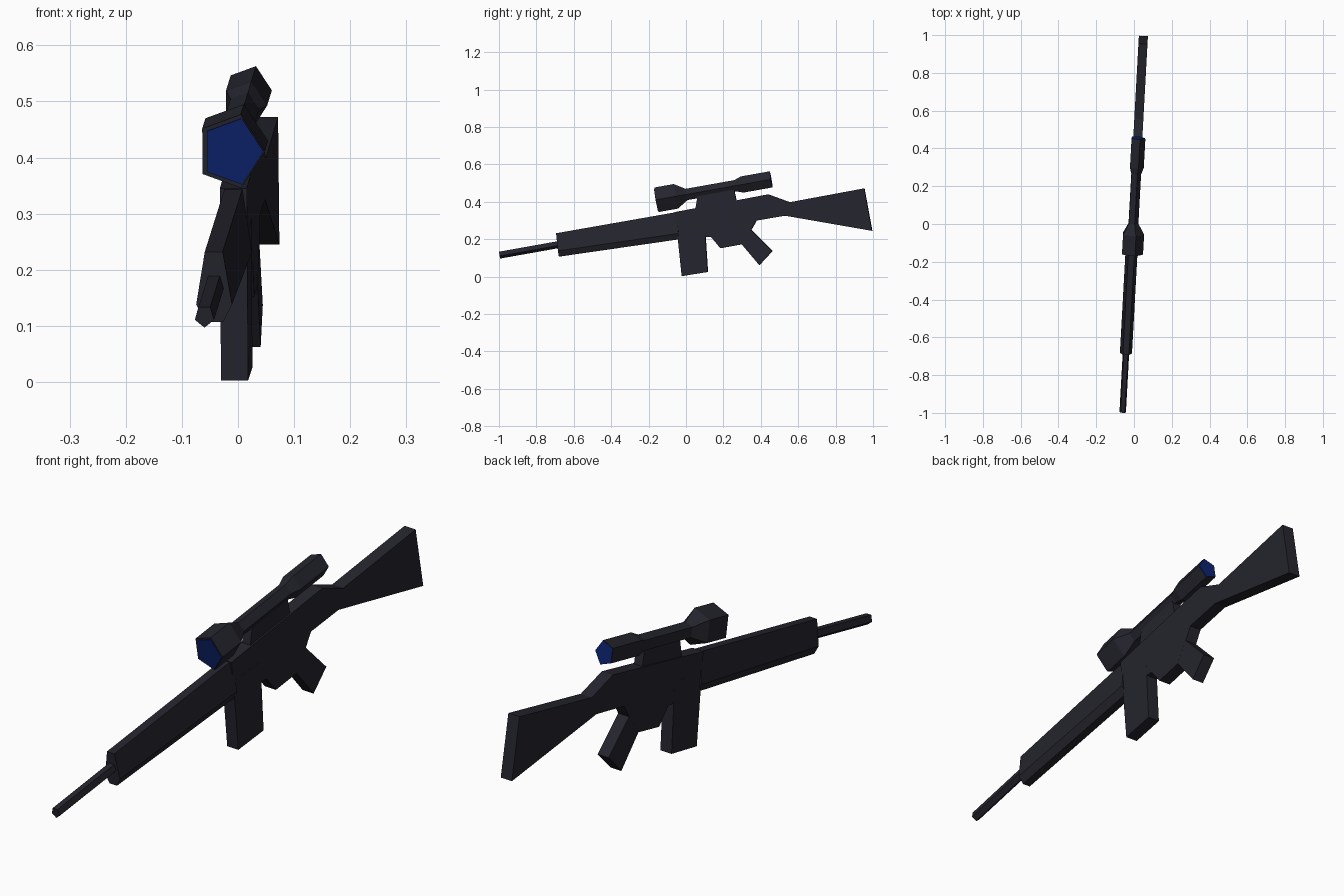
import bpy, bmesh, math
from mathutils import Matrix, Vector

if "Cube" in bpy.data.objects:
    bpy.data.objects.remove(bpy.data.objects["Cube"])

PITCH = math.radians(10.1)
PLACE = Matrix.Translation((-0.005, 0, 0)) @ Matrix.Rotation(math.radians(-3.15), 4, 'Z')
AXIS = Vector((0, math.cos(PITCH), math.sin(PITCH)))
UP = Vector((0, -math.sin(PITCH), math.cos(PITCH)))


def material(name, rgb):
    m = bpy.data.materials.new(name)
    m.diffuse_color = (*rgb, 1)
    m.use_nodes = True
    m.node_tree.nodes["Principled BSDF"].inputs["Base Color"].default_value = m.diffuse_color
    return m


DARK = material("dark_gunmetal", (0.018, 0.018, 0.027))
BLUE = material("blue_glass", (0.004, 0.016, 0.15))


def finish(name, bm, mat):
    bmesh.ops.recalc_face_normals(bm, faces=bm.faces)
    bm.transform(PLACE)
    me = bpy.data.meshes.new(name)
    bm.to_mesh(me)
    bm.free()
    me.materials.append(mat)
    ob = bpy.data.objects.new(name, me)
    bpy.context.collection.objects.link(ob)
    return ob


def loft(name, rings, mat):
    """Skin a list of equal-length point rings and cap both ends."""
    bm = bmesh.new()
    vs = [[bm.verts.new(p) for p in ring] for ring in rings]
    n = len(rings[0])
    for a, b in zip(vs, vs[1:]):
        for i in range(n):
            j = (i + 1) % n
            bm.faces.new((a[i], a[j], b[j], b[i]))
    bm.faces.new(vs[0])
    bm.faces.new(vs[-1])
    return finish(name, bm, mat)


def plate(name, outline, half):
    """Side profile in (y, z), extruded across x."""
    return loft(name, [[(x, y, z) for y, z in outline] for x in (-half, half)], DARK)


def ring(origin, t, r, turn=0, shift=0):
    """Five-sided ring around the tilted axis, slightly narrow in x."""
    c = Vector(origin) + AXIS * t
    pts = []
    for i in range(5):
        a = math.radians(turn + 72 * i)
        pts.append(c + Vector((0.88 * r * math.cos(a) + shift, 0, 0)) + UP * (r * math.sin(a)))
    return pts


# Receiver, magazine, trigger guard, grip and stock share one thickness
plate("receiver_and_stock", [
    (-0.06, 0.345), (0.44, 0.44), (0.556, 0.398), (0.955, 0.472), (0.997, 0.245),
    (0.53, 0.326), (0.378, 0.30), (0.35, 0.25), (0.295, 0.172), (0.185, 0.152),
    (0.135, 0.212), (-0.043, 0.21)], 0.024)
plate("magazine", [(-0.05, 0.27), (0.10, 0.29), (0.117, 0.025), (-0.022, 0.003)], 0.0242)
plate("pistol_grip", [(0.30, 0.29), (0.345, 0.255), (0.463, 0.137), (0.393, 0.062),
                      (0.295, 0.178)], 0.0238)

# Handguard: six-sided, widest near the bottom
section = [(-0.016, 0.232, -0.695), (0.016, 0.232, -0.695), (0.032, 0.138, -0.684),
           (0.016, 0.107, -0.68), (-0.016, 0.107, -0.68), (-0.032, 0.138, -0.684)]
front = [Vector((x, y, z)) for x, z, y in section]
back = [p + Vector((0, 0.645, 0.113 if p.z > 0.2 else 0.093)) for p in front]
loft("handguard", [front, back], DARK)

# Barrel
tip = (0, -0.998, 0.117)
loft("barrel", [ring(tip, t, 0.0205, -90) for t in (0, 0.36)], DARK)

# Telescopic sight with its mount
eye = (0, -0.157, 0.411)
shape = [(0, 0.07), (0.105, 0.07), (0.163, 0.032), (0.428, 0.032), (0.465, 0.046), (0.62, 0.046)]
loft("scope_body", [ring(eye, t, r) for t, r in shape], DARK)
plate("scope_mount", [(0.05, 0.355), (0.062, 0.43), (0.258, 0.465), (0.272, 0.40)], 0.018)

# Glass plates at both ends
loft("front_lens", [ring(eye, t, 0.063, 0, 0.004) for t in (-0.003, 0.002)], BLUE)
loft("rear_lens", [ring(eye, t, 0.045) for t in (0.618, 0.623)], BLUE)
